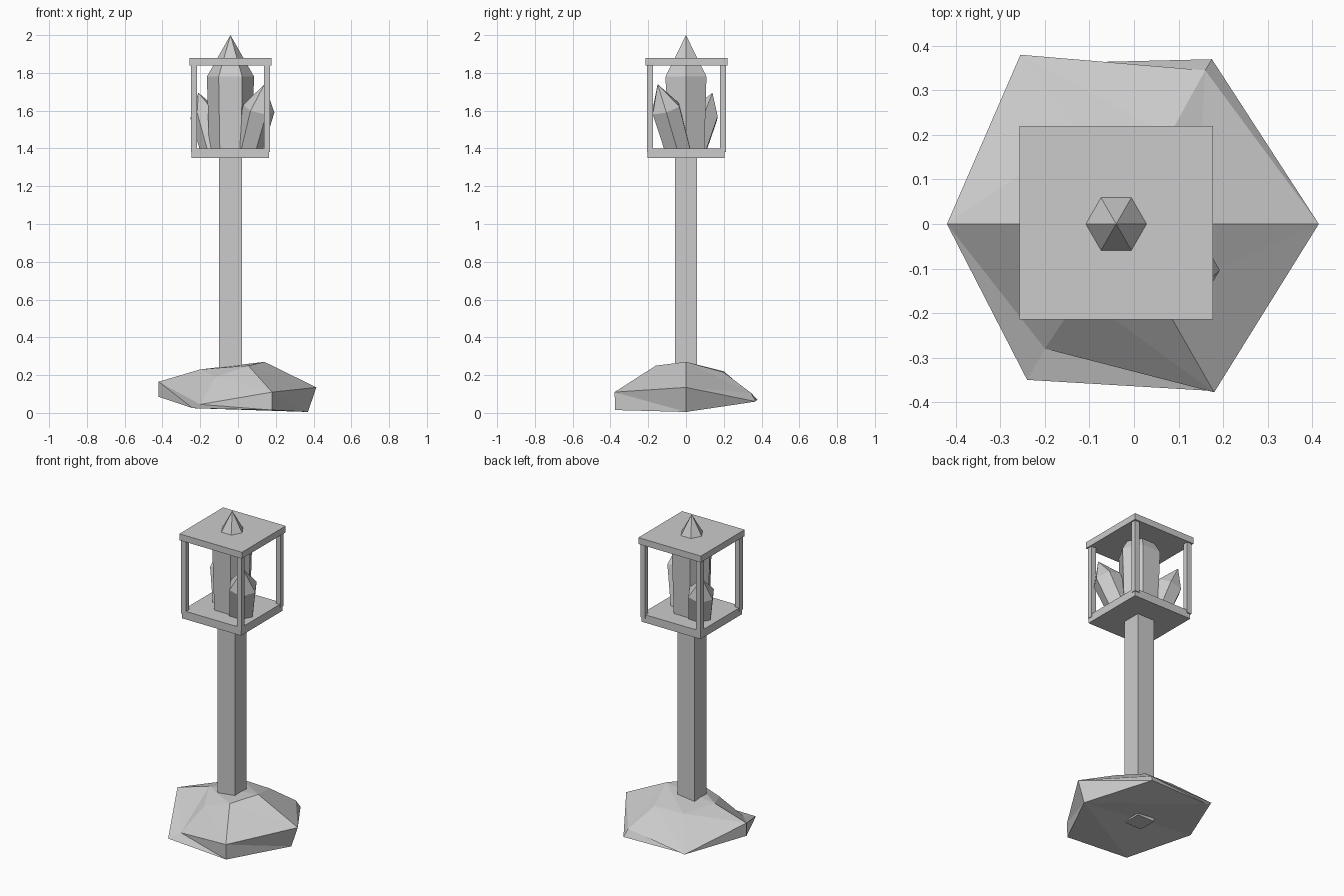
import bpy
import bmesh
from math import cos, sin, tau
from mathutils import Vector

if "Cube" in bpy.data.objects:
    bpy.data.objects.remove(bpy.data.objects["Cube"], do_unlink=True)

stone = bpy.data.materials.new("stone_grey")
stone.use_nodes = True
grey = (0.6, 0.6, 0.6, 1)
stone.diffuse_color = grey
stone.node_tree.nodes["Principled BSDF"].inputs["Base Color"].default_value = grey

AXIS_X = -0.04  # the pole stands slightly off the middle of the rock


def finish(name, bm):
    """Turn a bmesh into a flat-shaded object."""
    bmesh.ops.recalc_face_normals(bm, faces=bm.faces)
    mesh = bpy.data.meshes.new(name)
    bm.to_mesh(mesh)
    bm.free()
    mesh.materials.append(stone)
    obj = bpy.data.objects.new(name, mesh)
    bpy.context.collection.objects.link(obj)
    return obj


def box(name, centre, size, bottom, top):
    """Upright box given by plan centre, plan size and height range."""
    bm = bmesh.new()
    bmesh.ops.create_cube(bm, size=1)
    bmesh.ops.scale(bm, vec=(size[0], size[1], top - bottom), verts=bm.verts)
    bmesh.ops.translate(bm, vec=(centre[0], centre[1], (top + bottom) / 2), verts=bm.verts)
    return finish(name, bm)


def crystal(name, base, shoulder, tip, base_radius, radius):
    """Six-sided shaft between two rings, closed with a point."""
    base, shoulder, tip = Vector(base), Vector(shoulder), Vector(tip)
    turn = Vector((0, 0, 1)).rotation_difference(tip - base)
    bm = bmesh.new()

    def ring(centre, r):
        return [bm.verts.new(centre + turn @ Vector((r * cos(i * tau / 6), r * sin(i * tau / 6), 0)))
                for i in range(6)]

    low, high = ring(base, base_radius), ring(shoulder, radius)
    point = bm.verts.new(tip)
    bm.faces.new(low)
    for i in range(6):
        j = (i + 1) % 6
        bm.faces.new((low[i], low[j], high[j], high[i]))
        bm.faces.new((high[i], high[j], point))
    return finish(name, bm)


# Rough rock foot: three uneven six-point rings
bottom_ring = [(0.37, 0, 0.005), (0.175, 0.37, 0.06), (-0.24, 0.36, 0.062),
               (-0.42, 0, 0.085), (-0.24, -0.35, 0.025), (0.18, -0.375, 0.015)]
middle_ring = [(0.415, 0, 0.135), (0.16, 0.345, 0.105), (-0.255, 0.38, 0.068),
               (-0.42, 0, 0.165), (-0.2, -0.28, 0.045), (0.18, -0.378, 0.11)]
top_ring = [(0.14, 0, 0.27), (0.08, 0.2, 0.215), (-0.12, 0.2, 0.22),
            (-0.2, 0, 0.23), (-0.12, -0.16, 0.19), (0.055, -0.16, 0.25)]
bm = bmesh.new()
low, mid, top = [[bm.verts.new(p) for p in r] for r in (bottom_ring, middle_ring, top_ring)]
for i in range(6):
    j = (i + 1) % 6
    bm.faces.new((low[i], low[j], mid[i]))
    bm.faces.new((mid[i], low[j], mid[j]))
    bm.faces.new((mid[i], mid[j], top[i]))
    bm.faces.new((top[i], mid[j], top[j]))
caps = [bm.faces.new(low), bm.faces.new(top)]
bmesh.ops.triangulate(bm, faces=caps)
finish("rock_foot", bm)

# Square pole
box("pole", (AXIS_X, 0), (0.12, 0.116), 0.03, 1.36)

# Lantern cage: floor, roof and four corner posts
box("lantern_floor", (AXIS_X, 0), (0.41, 0.41), 1.35, 1.4)
box("lantern_roof", (AXIS_X, 0.003), (0.434, 0.434), 1.84, 1.88)
for sx, side in ((-1, "right"), (1, "left")):
    for sy, end in ((-1, "front"), (1, "back")):
        box(f"post_{end}_{side}", (AXIS_X + sx * 0.193, 0.002 + sy * 0.193),
            (0.032, 0.032), 1.38, 1.85)

# Crystal cluster
crystal("main_crystal", (AXIS_X, 0, 1.38), (AXIS_X, 0, 1.78), (AXIS_X, 0, 2), 0.112, 0.125)
crystal("front_crystal", (0.05, -0.04, 1.38), (0.11, -0.107, 1.61), (0.14, -0.15, 1.74),
        0.075, 0.085)
crystal("back_crystal", (-0.125, 0.04, 1.38), (-0.175, 0.1, 1.58), (-0.21, 0.14, 1.695),
        0.07, 0.08)
